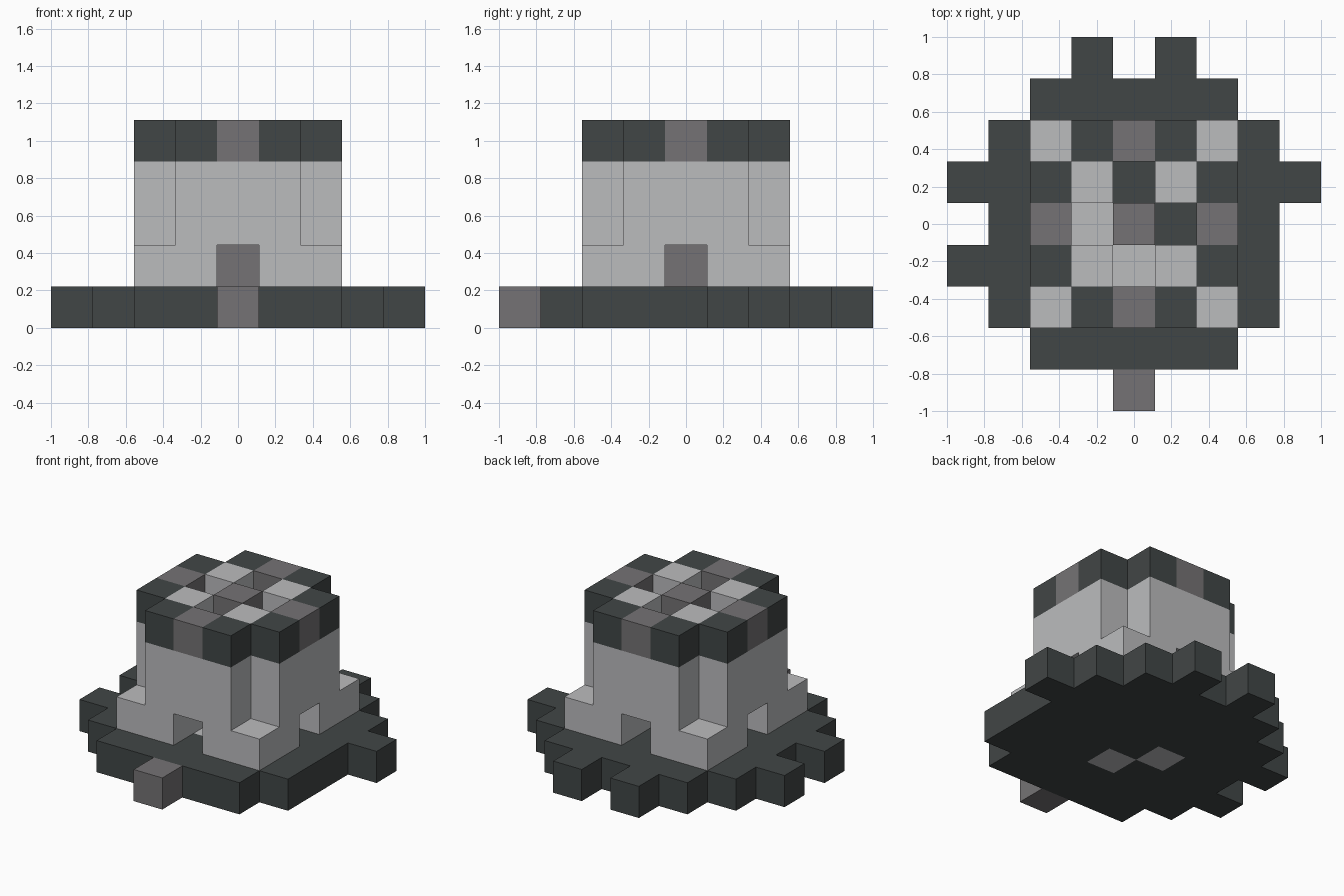
import bpy
import bmesh
from mathutils import Vector

cube = bpy.data.objects.get("Cube")
if cube:
    bpy.data.objects.remove(cube, do_unlink=True)

U = 2 / 9  # edge length of one block


def material(name, rgb):
    mat = bpy.data.materials.new(name)
    mat.use_nodes = True
    mat.diffuse_color = (*rgb, 1)
    mat.node_tree.nodes["Principled BSDF"].inputs["Base Color"].default_value = (*rgb, 1)
    return mat


dark = material("dark slate", (0.053, 0.061, 0.061))
light = material("light stone", (0.50, 0.503, 0.515))
grey = material("mid grey", (0.178, 0.171, 0.176))


def box(xs, ys, zs):
    """All block cells in the inclusive x, y and z ranges."""
    return {(x, y, z)
            for x in range(xs[0], xs[1] + 1)
            for y in range(ys[0], ys[1] + 1)
            for z in range(zs[0], zs[1] + 1)}


def around(cells):
    """Repeat cells on all four sides by quarter turns."""
    result = set()
    for _ in range(4):
        cells = {(-y, x, z) for x, y, z in cells}
        result |= cells
    return result


def build(name, cells, mat):
    """Make a solid from block cells, keeping only its outer faces."""
    bm = bmesh.new()
    for cell in sorted(cells):
        for axis in range(3):
            for sign in (-1, 1):
                n = Vector((0, 0, 0))
                n[axis] = sign
                if tuple(int(c + d) for c, d in zip(cell, n)) in cells:
                    continue
                a = Vector((0, 0, 0))
                a[(axis + 1) % 3] = 1
                b = n.cross(a)
                mid = Vector(cell) + Vector((0, 0, 0.5)) + n / 2
                corners = (-a - b, a - b, a + b, b - a)
                bm.faces.new([bm.verts.new((mid + c / 2) * U) for c in corners])
    bmesh.ops.remove_doubles(bm, verts=bm.verts, dist=U / 100)
    mesh = bpy.data.meshes.new(name)
    bm.to_mesh(mesh)
    bm.free()
    mesh.materials.append(mat)
    obj = bpy.data.objects.new(name, mesh)
    bpy.context.collection.objects.link(obj)


# Base plate with stepped edges, edge tabs and two pale floor tiles
floor_tiles = {(0, -1, 0), (-1, 0, 0)}
plate = box((-3, 3), (-2, 2), (0, 0)) | box((-2, 2), (-3, 3), (0, 0))
tabs = {(-1, 4, 0), (1, 4, 0), (-4, -1, 0), (-4, 1, 0), (4, 1, 0)}
build("base_plate", (plate | tabs) - floor_tiles, dark)
build("floor_tiles", floor_tiles, light)
build("front_step", {(0, -4, 0)}, grey)

# Tower walls with a doorway on each side, low corner footings, inner pillars
doorways = around({(0, -2, 1)})
walls = around(box((-1, 1), (-2, -2), (1, 3))) - doorways
footings = around({(2, -2, 1)})
pillars = around(box((1, 1), (-1, -1), (1, 4)))
build("tower_walls", walls | footings | pillars, light)

# Dark rim with grey middle blocks, and the core column
build("rim_blocks", around({(-1, -2, 4), (1, -2, 4)}), dark)
build("rim_middles", around({(0, -2, 4)}), grey)
build("core_column", box((0, 0), (0, 0), (1, 4)), grey)
